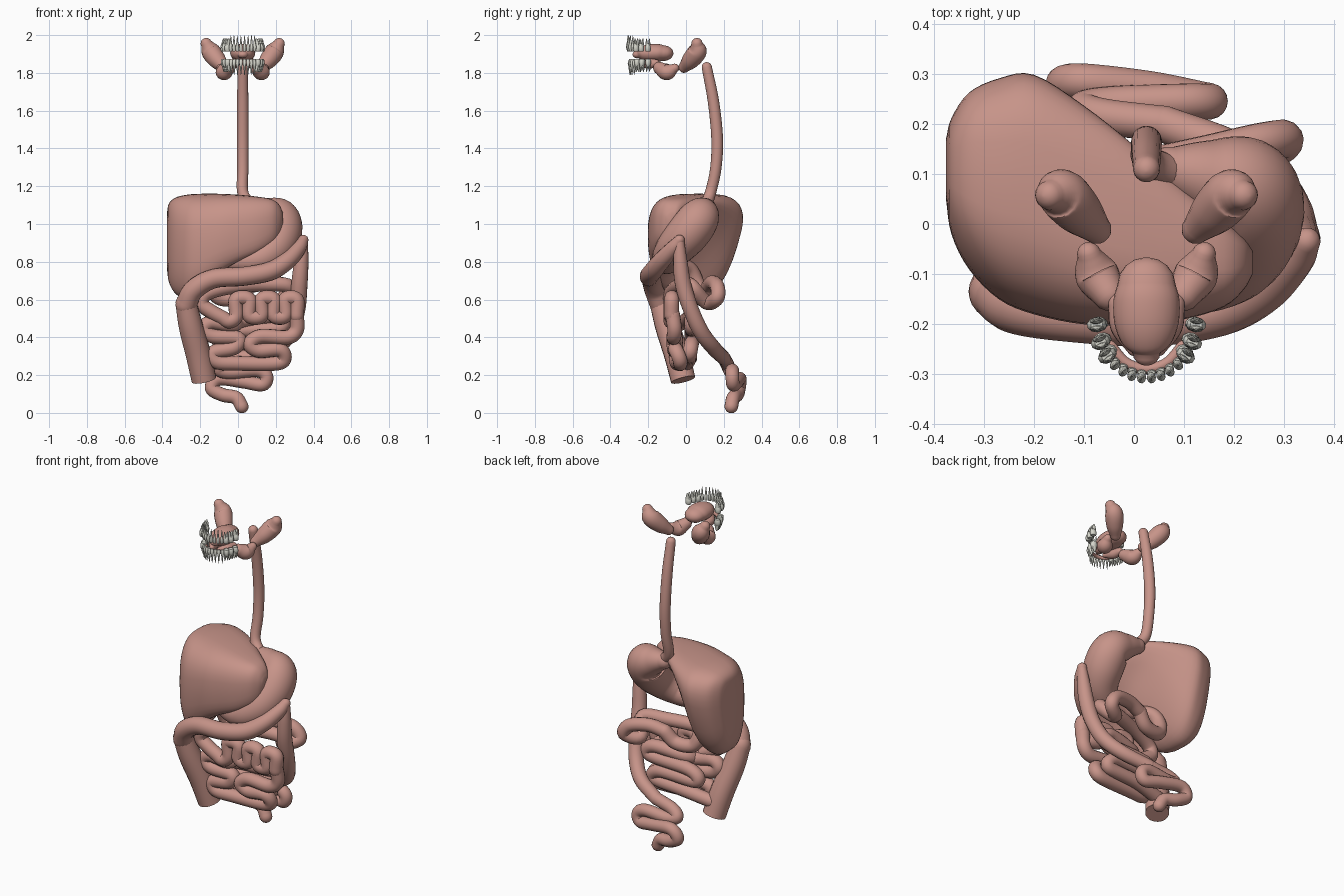
import bpy, bmesh, math
from mathutils import Vector

if "Cube" in bpy.data.objects:
    bpy.data.objects.remove(bpy.data.objects["Cube"])

CX = 0.025  # mid-line of the mouth parts


def material(name, rgb):
    m = bpy.data.materials.new(name)
    m.diffuse_color = (*rgb, 1)
    m.use_nodes = True
    m.node_tree.nodes["Principled BSDF"].inputs["Base Color"].default_value = m.diffuse_color
    return m


FLESH = material("flesh", (0.57, 0.295, 0.25))
ENAMEL = material("enamel", (0.68, 0.68, 0.61))


def finish(name, bm, mat):
    bmesh.ops.recalc_face_normals(bm, faces=bm.faces)
    me = bpy.data.meshes.new(name)
    bm.to_mesh(me)
    bm.free()
    me.materials.append(mat)
    ob = bpy.data.objects.new(name, me)
    bpy.context.collection.objects.link(ob)
    return ob


def skin(bm, rings):
    """Bridge equal rings of points and close both ends."""
    rows = [[bm.verts.new(p) for p in r] for r in rings]
    n = len(rows[0])
    for a, b in zip(rows, rows[1:]):
        for i in range(n):
            bm.faces.new((a[i], a[(i + 1) % n], b[(i + 1) % n], b[i]))
    bm.faces.new(rows[0])
    bm.faces.new(rows[-1])


def spline(pts, steps):
    """Catmull-Rom through tuples of any length."""
    v = [Vector(p) for p in pts]
    v = [v[0] * 2 - v[1]] + v + [v[-1] * 2 - v[-2]]
    out = []
    for a, b, c, d in zip(v, v[1:], v[2:], v[3:]):
        for k in range(steps):
            t = k / steps
            out.append(0.5 * (2 * b + (c - a) * t + (2 * a - 5 * b + 4 * c - d) * t * t
                              + (3 * b - a - 3 * c + d) * t ** 3))
    return out + [v[-2]]


def tube(name, pts, r=None, squash=(1, 1, 1), caps=(1, 1), sides=18, mirror=False):
    """Sweep a round section along a smooth path; the 4th value is the radius."""
    pts = [(*p, r) if len(p) == 3 else p for p in pts]
    s = spline(pts, 7)
    P, R = [Vector(q[:3]) for q in s], [q[3] for q in s]
    T = [(P[min(i + 1, len(P) - 1)] - P[max(i - 1, 0)]).normalized() for i in range(len(P))]
    loc = [(P[i], R[i], T[i]) for i in range(len(P))]
    dome = [math.radians(a) for a in (85, 65, 45, 22)]
    if caps[0]:
        loc = [(P[0] - T[0] * R[0] * math.sin(a), R[0] * math.cos(a), T[0]) for a in dome] + loc
    if caps[1]:
        loc += [(P[-1] + T[-1] * R[-1] * math.sin(a), R[-1] * math.cos(a), T[-1]) for a in dome[::-1]]
    mid = sum(P, Vector()) / len(P)
    rings, u = [], T[0].orthogonal().normalized()
    for p, rad, t in loc:
        u = (u - t * u.dot(t)).normalized()
        w = t.cross(u)
        ring = []
        for k in range(sides):
            a = math.tau * k / sides
            d = p + (u * math.cos(a) + w * math.sin(a)) * rad - mid
            ring.append(mid + Vector(d[i] * squash[i] for i in range(3)))
        rings.append(ring)
    bm = bmesh.new()
    skin(bm, rings)
    if mirror:
        skin(bm, [[Vector((2 * CX - q.x, q.y, q.z)) for q in ring] for ring in rings])
    return finish(name, bm, FLESH)


# Liver: sections along x as (x, front y, back y, bottom z, top z, lift of the rear underside)
sections = [(-.376, .03, .18, .76, 1.06, 0), (-.365, -.04, .23, .69, 1.11, 0),
            (-.33, -.11, .29, .63, 1.14, 0), (-.27, -.17, .325, .60, 1.155, 0),
            (-.2, -.2, .335, .62, 1.16, .03), (-.1, -.22, .27, .69, 1.16, .15),
            (0, -.22, .185, .745, 1.155, .22), (.1, -.21, .09, .80, 1.145, .18),
            (.18, -.185, .02, .87, 1.13, .08), (.22, -.15, -.02, .93, 1.10, 0),
            (.237, -.12, -.05, 1.0, 1.06, 0)]
rings = []
for x, y0, y1, z0, z1, lift in spline(sections, 4):
    ring = []
    for k in range(40):
        a = math.tau * k / 40
        c, s = math.cos(a), math.sin(a)
        u = .5 + .5 * math.copysign(abs(c) ** .65, c)
        t = .5 + .5 * math.copysign(abs(s) ** .65, s)
        low = 1 - t
        y = y0 + (y1 - y0) * u * (1 - .3 * low ** 1.3) + .03 * low * (1 - u)
        y += .035 * t ** 3 * (1 - u)
        ring.append((x, y, z0 + (z1 - z0) * t + lift * low * u))
    rings.append(ring)
bm = bmesh.new()
skin(bm, rings)
finish("liver", bm, FLESH)

# Oesophagus, stomach and duodenum
tube("oesophagus", [(.025, .11, 1.83, .027), (.025, .145, 1.65, .03), (.025, .165, 1.45, .031),
                    (.025, .157, 1.29, .03), (.027, .128, 1.16, .03), (.08, .1, 1.09, .035)])
tube("stomach", [(.07, .11, 1.09, .045), (.14, .095, 1.068, .075), (.215, .07, 1.03, .107),
                 (.225, .01, .95, .113), (.19, -.06, .87, .1), (.11, -.1, .815, .08),
                 (.01, -.09, .8, .058), (-.06, -.05, .79, .04)], sides=28)
tube("duodenum", [(-.06, -.05, .79), (-.12, .02, .76), (-.135, .06, .68), (-.1, .08, .61),
                  (0, .1, .61), (.06, .12, .67)], .04)

# Small intestine: rear loop, vertical meander in front, then stacked rows
path = [(.06, .12, .67), (.15, .14, .69), (.26, .165, .67), (.3, .165, .61), (.23, .11, .585),
        (.27, .03, .67), (.12, 0, .68), (-.05, -.05, .665), (-.17, -.08, .63),
        (-.19, -.08, .575), (-.14, -.08, .535), (-.085, -.08, .505), (-.045, -.08, .485)]
for i, x in enumerate((-.01, .06, .125, .19, .25, .31)):
    top, low = (x, -.075, .6), (x, -.075, .515)
    path += [low, top] if i % 2 == 0 else [top, low]
tube("jejunum", path, .039, sides=14)
rows = [(.31, -.07, .52), (.31, -.06, .44), (.26, -.065, .4), (.12, -.065, .405), (.065, -.065, .365),
        (.11, -.06, .33), (.22, -.055, .335), (.245, -.035, .29), (.2, -.03, .262), (0, -.04, .262),
        (-.11, -.05, .27), (-.13, -.05, .32), (-.02, -.055, .345), (0, -.055, .395), (-.13, -.06, .405),
        (-.18, -.06, .445), (-.14, -.06, .48), (-.03, -.05, .465), (.02, 0, .49), (.2, .03, .51),
        (.22, .03, .45), (-.05, .03, .43), (-.09, .03, .37), (.15, .03, .37), (.2, .02, .31),
        (0, .02, .29), (-.17, 0, .26)]
tube("ileum", rows, .039, sides=14)

# Large intestine
tube("ascending_colon", [(-.18, -.015, .175, .066), (-.21, -.05, .31, .067), (-.25, -.1, .46, .064),
                         (-.275, -.135, .58, .056)], caps=(0, 1))
tube("transverse_colon", [(-.275, -.135, .57, .056), (-.235, -.165, .65, .055), (-.13, -.185, .71, .051),
                          (.03, -.195, .723, .05), (.17, -.175, .75, .05), (.26, -.13, .805, .047),
                          (.32, -.07, .87, .04), (.345, -.035, .915, .028)])
tube("descending_colon", [(.345, -.035, .915, .025), (.335, -.03, .8, .038), (.325, -.015, .68, .043),
                          (.315, .025, .55, .042), (.28, .08, .43, .042), (.2, .145, .345, .04),
                          (.06, .2, .29, .037)])
tube("sigmoid_colon_and_rectum", [(.06, .2, .29), (-.06, .215, .265), (-.1, .23, .23),
                                  (-.04, .24, .215), (.1, .245, .225), (.15, .245, .195),
                                  (.13, .25, .15), (.03, .27, .165), (-.1, .285, .18),
                                  (-.14, .28, .13), (-.08, .27, .095), (-.01, .25, .08), (.02, .24, .034)], .036)

# Tongue, mouth floor and salivary glands
tube("tongue", [(CX, -.115, 1.905, .058), (CX, -.15, 1.907, .066), (CX, -.2, 1.905, .064),
                (CX, -.24, 1.9, .05), (CX, -.262, 1.895, .028)], squash=(1, .93, .72), sides=24)
tube("parotid_gland", [(-.168, .058, 1.955, .03), (-.145, .06, 1.915, .05),
                       (-.11, .025, 1.868, .047), (-.075, -.01, 1.83, .03)], mirror=True)
tube("submandibular_gland", [(-.09, -.06, 1.825, .024), (-.075, -.1, 1.805, .044),
                             (-.05, -.14, 1.825, .034)], mirror=True)
tube("sublingual_gland", [(-.03, -.16, 1.85, .022), (-.02, -.205, 1.85, .027),
                          (0, -.25, 1.855, .014)], mirror=True)
tube("front_gum", [(CX + .085 * math.sin(a), -.19 - .1 * math.cos(a), 1.855)
                   for a in (-1, -.5, 0, .5, 1)], .011, sides=10)


def tooth(bm, center, ang, wide, deep, up, molar):
    """Crown towards the bite line, root or roots pointing away in direction up."""
    ca, sa = math.cos(ang), math.sin(ang)

    def ring(w, d, h, ox=0):
        out = []
        for k in range(10):
            a = math.tau * k / 10
            x, y = ox + w * math.cos(a), d * math.sin(a)
            out.append(center + Vector((x * ca - y * sa, x * sa + y * ca, h * up)))
        return out
    edge = .75 if molar else .35
    skin(bm, [ring(wide * .8, deep * edge, 0), ring(wide, deep * (edge + .15), .006),
              ring(wide * .95, deep, .022), ring(wide * .72, deep * .8, .036), ring(wide * .5, deep * .6, .042)])
    for ox in ((-.45, .45) if molar else (0,)):
        w = wide * (.4 if molar else .65)
        length = .068 if molar else .083
        skin(bm, [ring(w, deep * .7, .034, ox * wide), ring(w * .75, deep * .5, .054, ox * wide),
                  ring(w * .2, deep * .15, length, ox * wide * 1.3)])


# Teeth: fourteen around each jaw
for name, z, up, ax, by in (("upper_teeth", 1.914, 1, .1, .118), ("lower_teeth", 1.873, -1, .097, .108)):
    bm = bmesh.new()
    for i in range(14):
        k = abs(i - 6.5)
        phi = math.copysign((.09, .265, .44, .62, .82, 1.06, 1.34)[int(k)], i - 6.5) * 1.1
        p = Vector((CX + ax * math.sin(phi), -.19 - by * math.cos(phi), z))
        molar = k > 4
        wide, deep = (.0155, .02) if molar else (.0095, .0115)
        tooth(bm, p, math.atan2(by * math.sin(phi), ax * math.cos(phi)), wide, deep, up, molar)
    finish(name, bm, ENAMEL)

# Smooth shading with crisp cut ends
for ob in bpy.context.collection.objects:
    ob.select_set(True)
    bpy.context.view_layer.objects.active = ob
bpy.ops.object.shade_smooth_by_angle(angle=math.radians(50))
